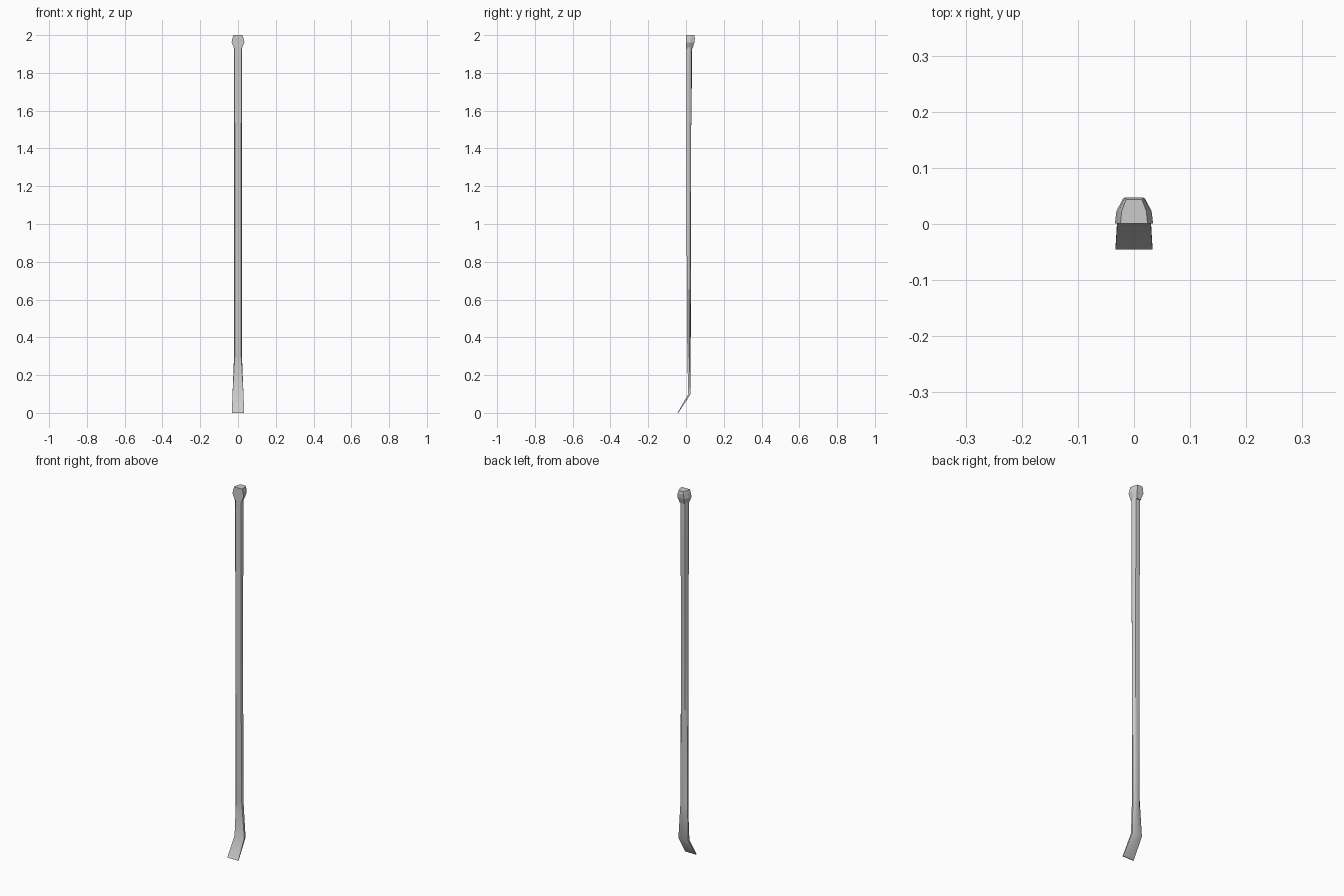
import bpy, bmesh

if "Cube" in bpy.data.objects:
    bpy.data.objects.remove(bpy.data.objects["Cube"])

steel = bpy.data.materials.new("grey steel")
steel.diffuse_color = (0.6, 0.6, 0.6, 1)
steel.use_nodes = True
steel.node_tree.nodes["Principled BSDF"].inputs["Base Color"].default_value = steel.diffuse_color

# flat front, rounded back: (share of half width, share of depth)
SHAFT = [(-0.8, 0), (0.8, 0), (1, 0.2), (1, 0.55), (0.6, 0.95),
         (0, 1), (-0.6, 0.95), (-1, 0.55), (-1, 0.2)]
BLADE = [(-1, 0), (1, 0), (1, 0.3), (1, 0.9), (0.6, 1),
         (0, 1), (-0.6, 1), (-1, 0.9), (-1, 0.3)]
HEAD = [(-1, 0), (1, 0), (0.92, 0.5), (0.58, 1), (-0.58, 1), (-0.92, 0.5)]


def loft(name, rings, smooth):
    """rings: (section, z, half width, front y, back y)"""
    bm = bmesh.new()
    loops = [[bm.verts.new((px * w, y0 + py * (y1 - y0), z)) for px, py in sec]
             for sec, z, w, y0, y1 in rings]
    for a, b in zip(loops, loops[1:]):
        n = len(a)
        for i in range(n):
            j = (i + 1) % n
            bm.faces.new((a[i], a[j], b[j], b[i]))
    bm.faces.new(loops[0][::-1])
    bm.faces.new(loops[-1])
    bmesh.ops.recalc_face_normals(bm, faces=bm.faces)
    me = bpy.data.meshes.new(name)
    bm.to_mesh(me)
    bm.free()
    ob = bpy.data.objects.new(name, me)
    bpy.context.collection.objects.link(ob)
    me.materials.append(steel)
    if smooth:
        bpy.ops.object.select_all(action='DESELECT')
        ob.select_set(True)
        bpy.context.view_layer.objects.active = ob
        bpy.ops.object.shade_smooth_by_angle(angle=0.7)
    return ob


# long bar with flattened, bent prying blade at the bottom
loft("bar_and_blade", [
    (BLADE, 0.0, 0.033, -0.045, -0.041),
    (BLADE, 0.1, 0.029, 0.012, 0.025),
    (SHAFT, 0.3, 0.021, 0.007, 0.025),
    (SHAFT, 1.0, 0.02, 0.003, 0.026),
    (SHAFT, 1.52, 0.02, 0.002, 0.027),
    (SHAFT, 1.54, 0.022, 0.002, 0.03),
    (SHAFT, 1.94, 0.022, 0.002, 0.031)], True)

# faceted striking head at the top
loft("head", [
    (HEAD, 1.93, 0.021, 0.001, 0.035),
    (HEAD, 1.962, 0.034, 0.001, 0.045),
    (HEAD, 1.985, 0.029, 0.001, 0.047),
    (HEAD, 2.0, 0.024, 0.001, 0.044)], False)
